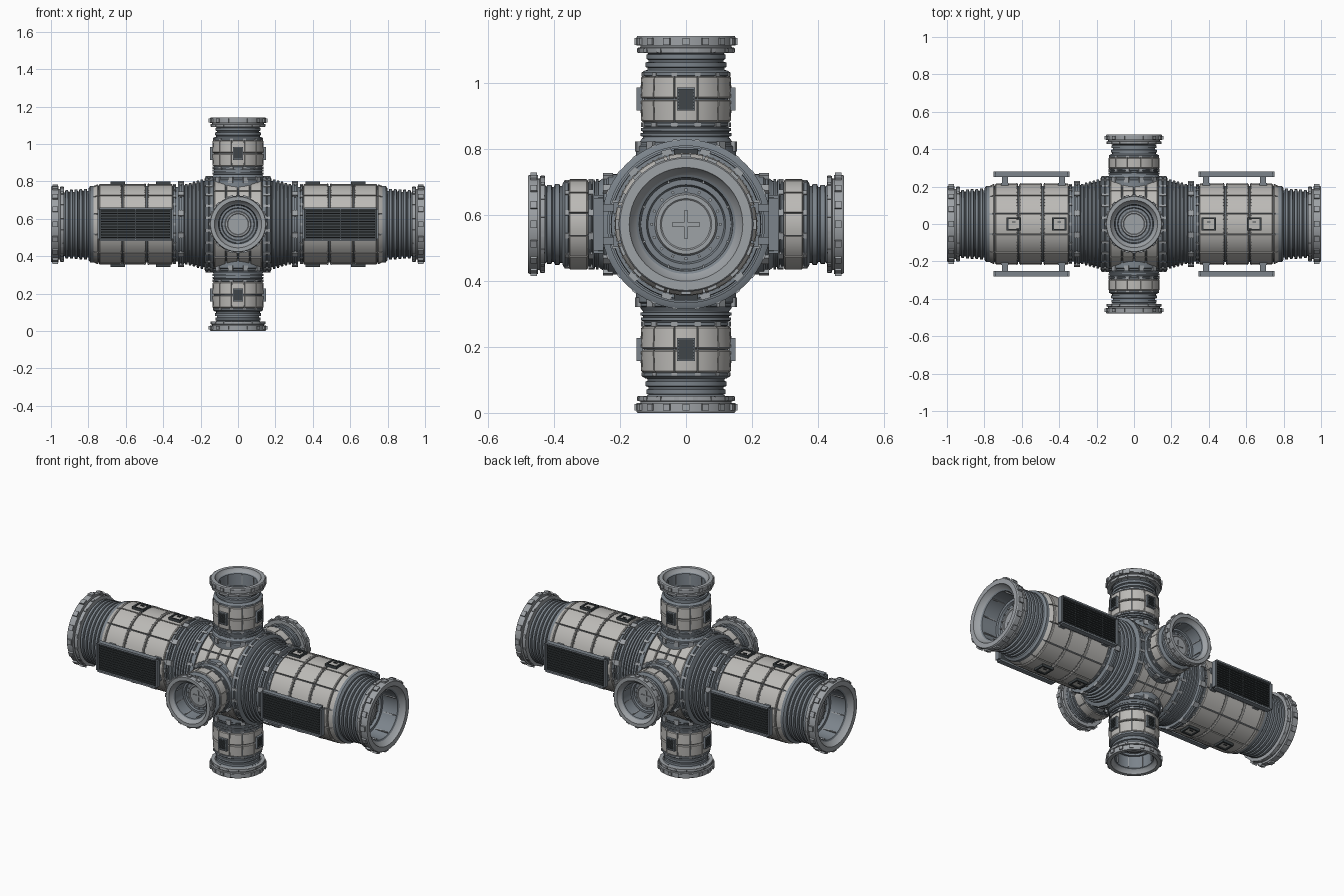
import bpy, bmesh, math
from mathutils import Matrix, Vector

if "Cube" in bpy.data.objects:
    bpy.data.objects.remove(bpy.data.objects["Cube"])

CZ = 0.571


def material(name, c):
    m = bpy.data.materials.new(name)
    m.diffuse_color = (*c, 1)
    m.use_nodes = True
    m.node_tree.nodes["Principled BSDF"].inputs["Base Color"].default_value = m.diffuse_color
    return m


PANEL = material("panel_grey", (0.50, 0.49, 0.47))
FRAME = material("frame_grey", (0.20, 0.23, 0.26))
STEEL = material("steel_grey", (0.34, 0.36, 0.38))
DARK = material("vent_dark", (0.05, 0.06, 0.065))


def finish(name, bm, M, mat):
    bmesh.ops.recalc_face_normals(bm, faces=bm.faces)
    for f in bm.faces:
        f.smooth = True
    for e in bm.edges:
        e.smooth = len(e.link_faces) == 2 and e.calc_face_angle(0) < 0.5
    me = bpy.data.meshes.new(name)
    bm.to_mesh(me)
    bm.free()
    ob = bpy.data.objects.new(name, me)
    ob.matrix_world = M
    me.materials.append(mat)
    bpy.context.collection.objects.link(ob)


def lathe(bm, prof, n=64):
    """Revolve (z, r) points about local z; r = 0 makes a pole."""
    rings = []
    for z, r in prof:
        if r == 0:
            rings.append([bm.verts.new((0, 0, z))] * n)
        else:
            rings.append([bm.verts.new((r * math.cos(2 * math.pi * i / n), r * math.sin(2 * math.pi * i / n), z))
                          for i in range(n)])
    for a, b in zip(rings, rings[1:]):
        for i in range(n):
            j = (i + 1) % n
            vs = list(dict.fromkeys((a[i], a[j], b[j], b[i])))
            bm.faces.new(vs)


def plates(bm, z0, z1, r0, r1, n=12, gap=0.006, t=0.015, c=0.004, k=5):
    """Ring of n curved, chamfered cladding plates."""
    prof = [(z0, r0 - t), (z0, r0 - c), (z0 + c, r0), (z1 - c, r1), (z1, r1 - c), (z1, r1 - t)]
    g = gap / r0
    for p in range(n):
        a0 = (p - 0.5) * 2 * math.pi / n + g / 2
        a1 = (p + 0.5) * 2 * math.pi / n - g / 2
        rows = []
        for i in range(k + 1):
            a = a0 + (a1 - a0) * i / k
            rows.append([bm.verts.new((r * math.cos(a), r * math.sin(a), z)) for z, r in prof])
        for a, b in zip(rows, rows[1:]):
            for i in range(5):
                bm.faces.new((a[i], a[i + 1], b[i + 1], b[i]))
        bm.faces.new(rows[0])
        bm.faces.new(rows[-1])


def box(bm, size, pos, rot=Matrix()):
    bmesh.ops.create_cube(bm, size=1, matrix=rot @ Matrix.Translation(pos) @ Matrix.Diagonal((*size, 1)))


def ring_boxes(bm, n, z, r, size, off=0.0):
    """Blocks around the axis; size = radial, tangential, axial."""
    for i in range(n):
        box(bm, size, (r, 0, z), Matrix.Rotation((i + off) * 2 * math.pi / n, 4, 'Z'))


def ribs(z0, z1, r0, r1, n, d):
    pts, s = [], (z1 - z0) / n
    for i in range(n):
        r, z = r0 + (r1 - r0) * (i + 0.5) / n, z0 + i * s
        pts += [(z, r - d), (z + s * 0.25, r - d), (z + s * 0.35, r), (z + s * 0.9, r), (z + s, r - d)]
    return pts


def port(name, M, E, k):
    """Open docking collar at the end E of an arm, scaled by k."""
    bm = bmesh.new()
    lathe(bm, [(E - .07 * k, .17 * k), (E - .07 * k, .198 * k), (E - .05 * k, .2 * k), (E - .047 * k, .188 * k),
               (E - .04 * k, .188 * k), (E - .04 * k, .204 * k), (E - .006 * k, .204 * k), (E, .2 * k),
               (E, .172 * k), (E - .012 * k, .168 * k), (E - .03 * k, .15 * k)])
    finish(name + "_docking_ring", bm, M, STEEL)
    bm = bmesh.new()
    lathe(bm, [(E - .03 * k, .151 * k), (E - .035 * k, .142 * k), (E - .13 * k, .136 * k), (E - .13 * k, .12 * k),
               (E - .145 * k, .115 * k), (E - .145 * k, 0)])
    finish(name + "_port_tunnel", bm, M, FRAME)
    bm = bmesh.new()
    lathe(bm, [(E - .145 * k, .095 * k), (E - .135 * k, .09 * k), (E - .135 * k, .078 * k), (E - .138 * k, .074 * k),
               (E - .138 * k, 0)], 48)
    box(bm, (.085 * k, .012 * k, .008 * k), (0, 0, E - .135 * k))
    box(bm, (.012 * k, .085 * k, .008 * k), (0, 0, E - .135 * k))
    ring_boxes(bm, 8, E - .08 * k, .138 * k, (.01 * k, .006 * k, .08 * k), .5)
    ring_boxes(bm, 16, E - .142 * k, .104 * k, (.008 * k, .008 * k, .01 * k))
    finish(name + "_port_hatch", bm, M, STEEL)
    # clamps on the rim
    bm = bmesh.new()
    ring_boxes(bm, 16, E - .023 * k, .203 * k, (.02 * k, .03 * k, .028 * k))
    ring_boxes(bm, 16, E - .06 * k, .196 * k, (.014 * k, .02 * k, .016 * k), .5)
    finish(name + "_rim_clamps", bm, M, STEEL)


C = Matrix.Translation((0, 0, CZ))


def aim(axis, s):
    d = Vector((0, 0, 0))
    d[axis] = s
    return C @ (Matrix.Identity(4) if axis == 2 and s > 0 else
                Matrix.Rotation(math.pi, 4, 'X') if axis == 2 else
                Matrix.Rotation(s * math.pi / 2, 4, 'Y') if axis == 0 else
                Matrix.Rotation(-s * math.pi / 2, 4, 'X'))


# long modules along x, each with half of the hub
for s, side in ((1, "right"), (-1, "left")):
    M = aim(0, s)
    nm = side + "_module"
    bm = bmesh.new()
    lathe(bm, [(0, .24), (.13, .24), (.13, .252), (.14, .257), (.15, .257), (.152, .25), (.158, .25), (.16, .257),
               (.172, .257), (.178, .245)] + ribs(.18, .285, .242, .212, 5, .009) +
          [(.286, .2), (.29, .226), (.302, .228), (.303, .218), (.309, .218), (.31, .228), (.32, .226), (.322, .2),
           (.333, .2), (.335, .21), (.345, .21), (.347, .204), (.79, .204), (.80, .19)] +
          ribs(.80, .925, .19, .182, 5, .011) + [(.925, .17), (.94, .17)])
    finish(nm + "_core", bm, M, FRAME)
    bm = bmesh.new()
    for a, b in ((.002, .062), (.066, .127)):
        plates(bm, a, b, .251, .251)
    for a, b in ((.35, .485), (.491, .614), (.62, .742)):
        plates(bm, a, b, .216, .216)
    plates(bm, .747, .792, .214, .197)
    finish(nm + "_cladding", bm, M, PANEL)
    bm = bmesh.new()
    ring_boxes(bm, 12, .305, .226, (.016, .03, .034), .5)
    for z in (.479, .497, .608, .626):
        ring_boxes(bm, 72, z, .216, (.004, .006, .005), .5)
    ring_boxes(bm, 24, .155, .255, (.008, .014, .036), .5)
    ring_boxes(bm, 24, .34, .208, (.012, .014, .016))
    finish(nm + "_clamps_and_bolts", bm, M, STEEL)
    port(nm, M, 1.0, 1.0)

    # access hatches on the top and bottom
    for v, vn in ((1, "top"), (-1, "bottom")):
        fr, pl = bmesh.new(), bmesh.new()
        for x in (.4, .643):
            box(pl, (.056, .05, .02), (s * x, 0, v * .212))
            box(fr, (.02, .006, .01), (s * x, .01, v * .222))
            for q in (-1, 1):
                box(fr, (.075, .01, .026), (s * x, q * .031, v * .215))
                box(fr, (.01, .07, .026), (s * x + q * .033, 0, v * .215))
        finish(f"{side}_{vn}_hatch_frames", fr, C, DARK)
        finish(f"{side}_{vn}_hatch_doors", pl, C, PANEL)

    # louvred radiators front and back
    for v, vn in ((-1, "front"), (1, "back")):
        fr, sl = bmesh.new(), bmesh.new()
        x0 = s * .548
        for q in (-1, 1):
            box(fr, (.385, .03, .01), (x0, v * .265, q * .084))
            box(fr, (.01, .03, .16), (x0 + q * .198, v * .265, 0))
            for x in (.385, .69):
                box(fr, (.03, .08, .022), (s * x, v * .222, q * .05))
                box(fr, (.04, .014, .036), (s * x, v * .212, q * .05))
        finish(f"{side}_{vn}_radiator_frame", fr, C, FRAME)
        box(sl, (.39, .014, .165), (x0, v * .259, 0))
        for i in range(11):
            box(sl, (.37, .012, .007), (x0, v * .27, (i - 5) * .0142), Matrix())
        for i in range(-1, 2):
            box(sl, (.004, .01, .16), (x0 + i * .095, v * .268, 0))
        finish(f"{side}_{vn}_radiator_louvres", sl, C, DARK)

# shorter docking arms: up/down (long) and front/back (short)
for axis, s, nm, E in ((2, 1, "top_arm", .571), (2, -1, "bottom_arm", .571),
                       (1, -1, "front_arm", .478), (1, 1, "back_arm", .478)):
    M = aim(axis, s)
    k = .735
    b0, b1 = (.31, E - .123) if axis == 2 else (.297, E - .123)
    bm = bmesh.new()
    lathe(bm, [(.17, .152), (.235, .152), (.24, .146), (.248, .146), (.25, .14), (.262, .132)] +
          ribs(.262, b0 - .002, .138, .135, 3, .007) +
          [(b0, .128), (b1, .128), (b1 + .002, .134), (b1 + .012, .134), (b1 + .018, .124)] +
          ribs(b1 + .02, E - .055, .124, .118, 2, .006) + [(E - .05, .122)])
    finish(nm + "_core", bm, M, FRAME)
    bm = bmesh.new()
    if axis == 2:
        mid = (b0 + b1) / 2
        plates(bm, b0, mid - .002, .136, .139, gap=.004, t=.012)
        plates(bm, mid + .002, b1, .139, .136, gap=.004, t=.012)
    else:
        plates(bm, b0, b1, .137, .137, gap=.004, t=.012)
    finish(nm + "_cladding", bm, M, PANEL)
    bm = bmesh.new()
    ring_boxes(bm, 12, .236, .15, (.014, .026, .03), .5)
    ring_boxes(bm, 12, b0 - .008, .134, (.01, .02, .014), .5)
    ring_boxes(bm, 12, b1 + .006, .132, (.01, .016, .012), .5)
    finish(nm + "_base_clamps", bm, M, STEEL)
    port(nm, M, E, k)
    # small vents on the long arms
    if axis == 2:
        fr, sl = bmesh.new(), bmesh.new()
        ring_boxes(sl, 4, mid, .137, (.014, .046, .06))
        for i in range(6):
            ring_boxes(sl, 4, mid + (i - 2.5) * .0095, .143, (.01, .044, .005))
        for q in (-1, 1):
            ring_boxes(fr, 4, mid + q * .032, .14, (.02, .056, .006))
            for i in range(4):
                box(fr, (.02, .006, .064), (.14, q * .025, mid), Matrix.Rotation(i * math.pi / 2, 4, 'Z'))
        finish(nm + "_vent_frames", fr, M, FRAME)
        finish(nm + "_vent_louvres", sl, M, DARK)
